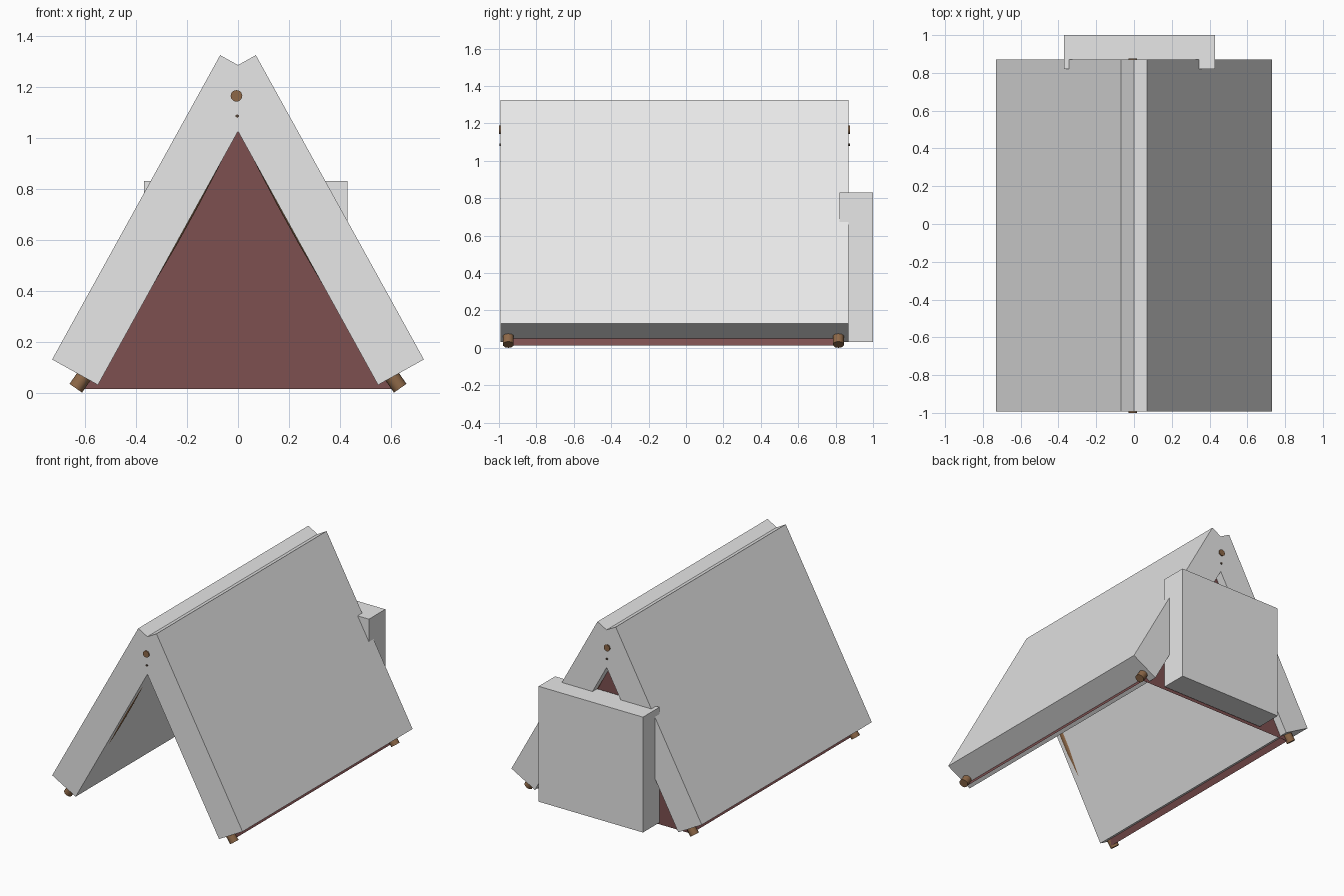
import bpy, bmesh
from mathutils import Vector

if "Cube" in bpy.data.objects:
    bpy.data.objects.remove(bpy.data.objects["Cube"])


def material(name, r, g, b):
    m = bpy.data.materials.new(name)
    m.diffuse_color = (r, g, b, 1)
    m.use_nodes = True
    m.node_tree.nodes["Principled BSDF"].inputs["Base Color"].default_value = m.diffuse_color
    return m


GREY = material("light grey", 0.8, 0.8, 0.8)
RED = material("dark red cloth", 0.205, 0.08, 0.08)
WOOD = material("brown wood", 0.27, 0.14, 0.065)
ROPE = material("dark rope", 0.09, 0.06, 0.04)


def add_object(name, bm, mat):
    bmesh.ops.recalc_face_normals(bm, faces=bm.faces)
    me = bpy.data.meshes.new(name)
    bm.to_mesh(me)
    bm.free()
    me.materials.append(mat)
    ob = bpy.data.objects.new(name, me)
    bpy.context.collection.objects.link(ob)
    return ob


def prism(name, profile, y0, y1, mat):
    """Extrude an x-z outline from y0 to y1."""
    bm = bmesh.new()
    face = bm.faces.new([bm.verts.new((x, y0, z)) for x, z in profile])
    ext = bmesh.ops.extrude_face_region(bm, geom=[face])["geom"]
    bmesh.ops.translate(bm, vec=(0, y1 - y0, 0),
                        verts=[v for v in ext if isinstance(v, bmesh.types.BMVert)])
    return add_object(name, bm, mat)


def sheet(name, points, mat):
    bm = bmesh.new()
    bm.faces.new([bm.verts.new(p) for p in points])
    return add_object(name, bm, mat)


def rod(name, path, radius, sides, mat):
    """Sweep a round section, lying across each path direction, along a path."""
    bm = bmesh.new()
    pts = [Vector(p) for p in path]
    rings = []
    for i, p in enumerate(pts):
        d = pts[min(i + 1, len(pts) - 1)] - pts[max(i - 1, 0)]
        ring = bmesh.ops.create_circle(bm, segments=sides, radius=radius)["verts"]
        q = d.to_track_quat('Z', 'Y')
        for v in ring:
            v.co = q @ v.co + p
        rings.append(ring)
    for a, b in zip(rings, rings[1:]):
        for k in range(sides):
            n = (k + 1) % sides
            bm.faces.new((a[k], a[n], b[n], b[k]))
    bm.faces.new(rings[0])
    bm.faces.new(rings[-1])
    ob = add_object(name, bm, mat)
    for poly in ob.data.polygons:
        poly.use_smooth = len(poly.vertices) == 4
    return ob


# Thick roof slabs, red side cloths and bowed poles, mirrored left and right
SLAB = [(0.55, 0.03), (0.73, 0.13), (0.07, 1.325), (-0.11, 1.225)]
FOOT, BEND, TIP = Vector((0.637, 0.017)), Vector((0.235, 0.58)), Vector((-0.04, 1.2))
for side, s in (("right", 1), ("left", -1)):
    prism(f"roof_slab_{side}", [(s * x, z) for x, z in SLAB], -0.993, 0.87, GREY)
    sheet(f"side_cloth_{side}", [(s * 0.605, -0.95, 0.012), (s * 0.605, 0.815, 0.012),
                                 (0, 0.815, 1.085), (0, -0.95, 1.085)], RED)
    for end, y in (("front", -0.95), ("back", 0.815)):
        path = []
        for i in range(9):
            t = i / 8
            p = FOOT * (1 - t) ** 2 + BEND * 2 * t * (1 - t) + TIP * t * t
            path.append((s * p.x, y, p.y))
        rod(f"{end}_pole_{side}", path, 0.03, 10, WOOD)

# Back wall cloth
sheet("back_cloth", [(-0.605, 0.812, 0.014), (0.605, 0.812, 0.014), (0, 0.812, 1.085)], RED)

# Block behind the tent
prism("back_block", [(-0.37, 0.03), (0.43, 0.03), (0.43, 0.83), (-0.37, 0.83)], 0.82, 1.0, GREY)

# Ridge pole and the rope below it
rod("ridge_pole", [(-0.006, -1.0, 1.165), (-0.006, 0.877, 1.165)], 0.023, 12, WOOD)
rod("ridge_rope", [(-0.003, -0.998, 1.086), (-0.003, 0.876, 1.086)], 0.007, 6, ROPE)
